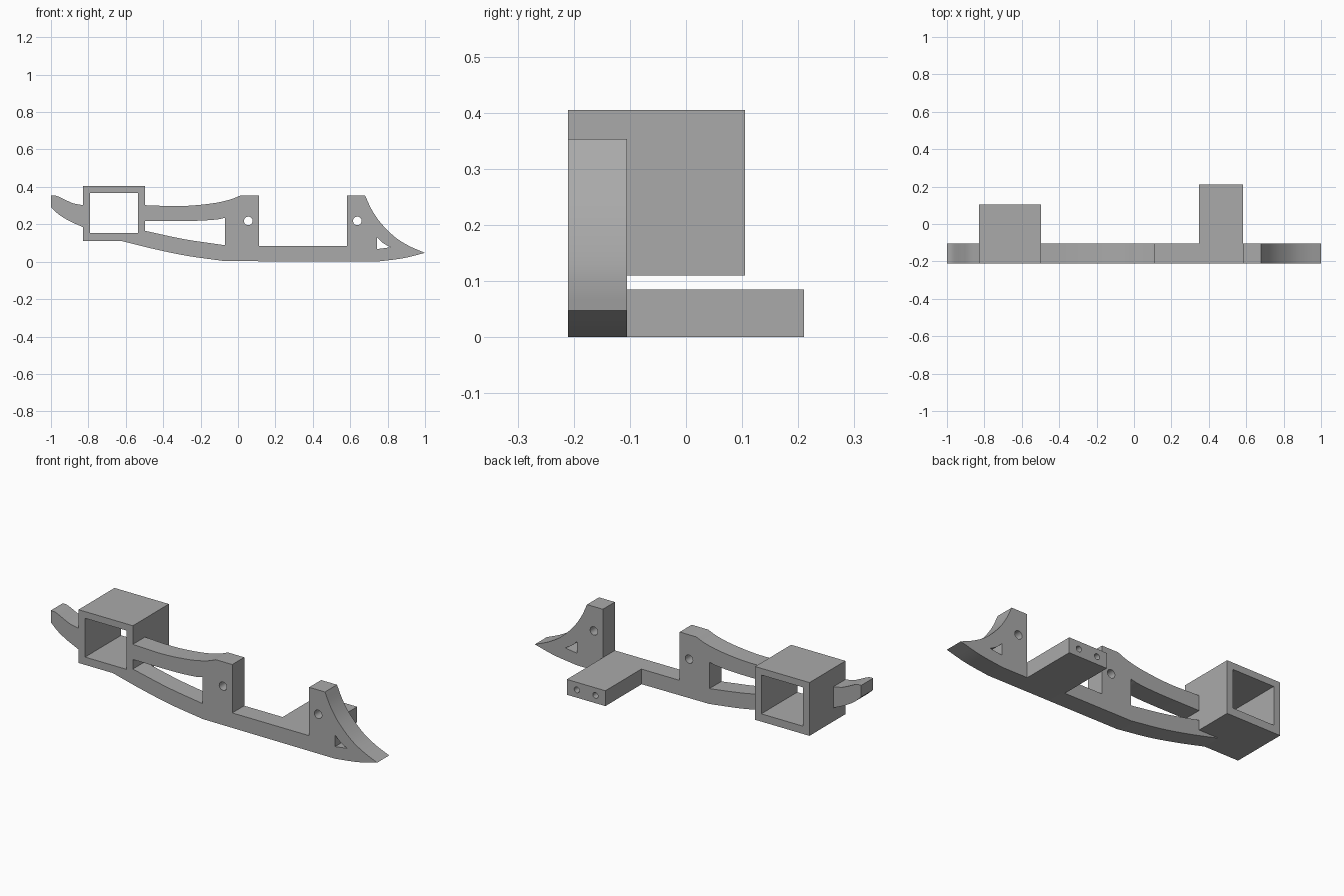
import bpy, bmesh, math
from mathutils import Vector

cube = bpy.data.objects.get("Cube")
if cube:
    bpy.data.objects.remove(cube, do_unlink=True)

grey = bpy.data.materials.new("plain grey")
grey.use_nodes = True
grey.diffuse_color = (0.4, 0.4, 0.4, 1)
grey.node_tree.nodes["Principled BSDF"].inputs["Base Color"].default_value = (0.4, 0.4, 0.4, 1)

FRONT, PLATE_BACK = -0.21, -0.105


def smooth(points, steps=6):
    """Smooth path through the given points, keeping both ends."""
    p = [Vector(q) for q in points]
    p = [2 * p[0] - p[1]] + p + [2 * p[-1] - p[-2]]
    path = []
    for a, b, c, d in zip(p, p[1:], p[2:], p[3:]):
        for i in range(steps):
            t = i / steps
            path.append(0.5 * (2 * b + (c - a) * t + (2 * a - 5 * b + 4 * c - d) * t ** 2
                               + (3 * b - a - 3 * c + d) * t ** 3))
    return path + [p[-2]]


def circle(x, z, r, n=32):
    return [(x + r * math.cos(2 * math.pi * i / n), z + r * math.sin(2 * math.pi * i / n))
            for i in range(n)]


def rect(x0, x1, z0, z1):
    return [(x0, z0), (x1, z0), (x1, z1), (x0, z1)]


def extrude(name, loops, y0, y1):
    """Extrude an outline (first loop) with holes (other loops) from y0 to y1."""
    curve = bpy.data.curves.new(name, "CURVE")
    curve.dimensions = "2D"
    curve.fill_mode = "BOTH"
    curve.extrude = (y1 - y0) / 2
    for loop in loops:
        spline = curve.splines.new("POLY")
        spline.points.add(len(loop) - 1)
        for point, (x, z) in zip(spline.points, loop):
            point.co = (x, z, 0, 1)
        spline.use_cyclic_u = True
    helper = bpy.data.objects.new(name + " profile", curve)
    bpy.context.scene.collection.objects.link(helper)
    bpy.context.view_layer.update()
    mesh = bpy.data.meshes.new_from_object(
        helper.evaluated_get(bpy.context.evaluated_depsgraph_get()))
    bpy.data.objects.remove(helper, do_unlink=True)

    # Stand the profile upright and weld its caps to its walls
    bm = bmesh.new()
    bm.from_mesh(mesh)
    for v in bm.verts:
        v.co = (v.co.x, (y0 + y1) / 2 - v.co.z, v.co.y)
    bmesh.ops.remove_doubles(bm, verts=bm.verts, dist=0.0001)
    bmesh.ops.recalc_face_normals(bm, faces=bm.faces)
    bm.to_mesh(mesh)
    bm.free()
    mesh.name = name
    mesh.materials.clear()
    mesh.materials.append(grey)
    obj = bpy.data.objects.new(name, mesh)
    bpy.context.scene.collection.objects.link(obj)
    bpy.ops.object.select_all(action="DESELECT")
    obj.select_set(True)
    bpy.context.view_layer.objects.active = obj
    bpy.ops.object.shade_smooth_by_angle(angle=math.radians(25))
    return obj


# Long frame: two arms, two posts, the low bar and the pointed nose
upper_arm_top = smooth([(-0.497, 0.302), (-0.31, 0.297), (-0.15, 0.31), (-0.05, 0.33), (0.012, 0.353)])
posts = [(0.112, 0.353), (0.112, 0.085), (0.583, 0.085), (0.583, 0.353)]
nose_top = smooth([(0.68, 0.353), (0.715, 0.278), (0.765, 0.205), (0.84, 0.131), (0.915, 0.084), (1, 0.047)])
nose_bottom = smooth([(1, 0.047), (0.88, 0.018), (0.74, 0)])[1:]
lower_arm_bottom = smooth([(-0.07, 0.003), (-0.27, 0.031), (-0.45, 0.068), (-0.62, 0.11)])
lower_arm_top = smooth([(-0.497, 0.165), (-0.285, 0.12), (-0.07, 0.088)])
upper_arm_bottom = smooth([(-0.07, 0.235), (-0.12, 0.225), (-0.25, 0.218), (-0.497, 0.218)])
outline = (upper_arm_top + posts + nose_top + nose_bottom + lower_arm_bottom
           + [(-0.497, 0.11)] + lower_arm_top + upper_arm_bottom)
nose_window = smooth([(0.742, 0.131), (0.775, 0.1), (0.815, 0.077)], 4) + [(0.742, 0.067)]
extrude("long_frame", [outline, circle(0.055, 0.218, 0.023), circle(0.638, 0.218, 0.023),
                       nose_window], FRONT, PLATE_BACK)

# Square tube socket, open at both ends
extrude("square_socket", [rect(-0.83, -0.497, 0.11, 0.405), rect(-0.79, -0.535, 0.153, 0.368)],
        FRONT, 0.105)

# Curved hook behind the socket
hook_top = smooth([(-1, 0.355), (-0.97, 0.352), (-0.92, 0.329), (-0.88, 0.312), (-0.83, 0.302)])
hook_bottom = smooth([(-0.83, 0.185), (-0.9, 0.217), (-0.955, 0.25), (-1, 0.29)])
extrude("tail_hook", [hook_top + hook_bottom], FRONT, PLATE_BACK)

# Side mounting block with two screw holes in its end
extrude("mounting_block", [rect(0.347, 0.583, 0, 0.085), circle(0.408, 0.043, 0.016),
                           circle(0.522, 0.043, 0.016)], PLATE_BACK, 0.21)
